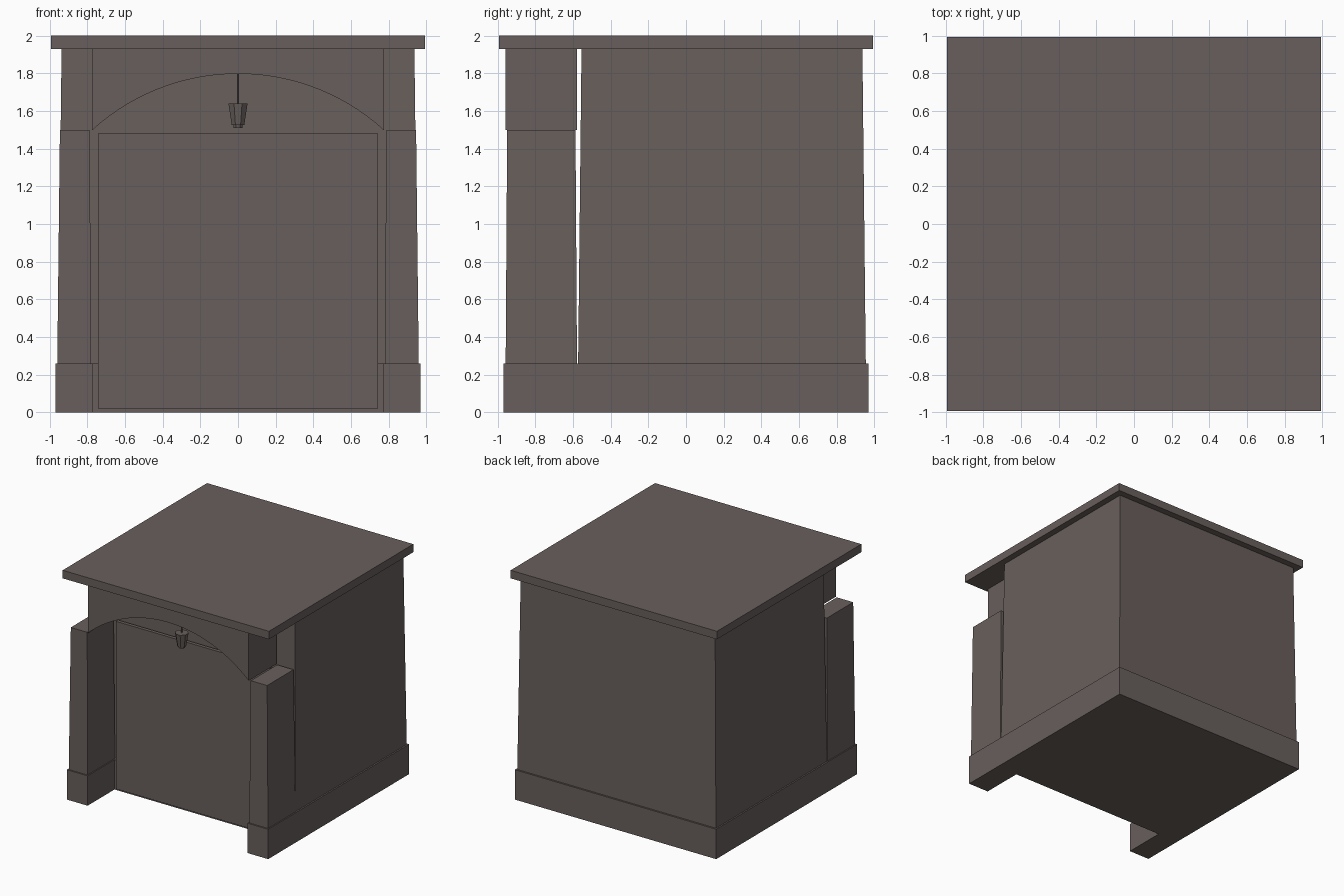
import bpy, bmesh, math

if "Cube" in bpy.data.objects:
    bpy.data.objects.remove(bpy.data.objects["Cube"])

stone = bpy.data.materials.new("warm dark grey")
stone.diffuse_color = (0.138, 0.114, 0.107, 1)
stone.use_nodes = True
stone.node_tree.nodes["Principled BSDF"].inputs["Base Color"].default_value = stone.diffuse_color


def make(name, verts, faces):
    me = bpy.data.meshes.new(name)
    me.from_pydata(verts, [], faces)
    bm = bmesh.new()
    bm.from_mesh(me)
    bmesh.ops.recalc_face_normals(bm, faces=bm.faces)
    bm.to_mesh(me)
    bm.free()
    me.materials.append(stone)
    ob = bpy.data.objects.new(name, me)
    bpy.context.collection.objects.link(ob)
    return ob


def loft(name, rings):
    """Closed solid through rings of equal length."""
    n = len(rings[0])
    verts = [p for r in rings for p in r]
    faces = [list(range(n)), list(range(len(verts) - n, len(verts)))]
    for k in range(len(rings) - 1):
        for i in range(n):
            j = (i + 1) % n
            faces.append([k * n + i, k * n + j, (k + 1) * n + j, (k + 1) * n + i])
    return make(name, verts, faces)


def rect(x0, x1, y0, y1, z):
    return [(x0, y0, z), (x1, y0, z), (x1, y1, z), (x0, y1, z)]


def circle(r, y, z, n=8):
    return [(r * math.cos((i + .5) * math.tau / n),
             y + r * math.sin((i + .5) * math.tau / n), z) for i in range(n)]


# roof slab
loft("roof_slab", [rect(-.994, .994, -.994, .994, z) for z in (1.93, 2.0)])

# tapered main body
loft("body", [rect(-.957, .957, -.573, .955, .26),
              rect(-.937, .937, -.555, .937, 1.93)])

# U-shaped plinth with two front feet
outline = [(-.97, .97), (-.97, -.97), (-.77, -.97), (-.77, -.60),
           (.77, -.60), (.77, -.97), (.97, -.97), (.97, .97)]
loft("plinth", [[(x, y, z) for x, y in outline] for z in (0, .26)])

# front door panel
loft("door_panel", [rect(-.743, .743, -.62, -.59, z) for z in (.02, 1.48)])

# tapered front pillars
for side, s in (("left", -1), ("right", 1)):
    loft(side + "_pillar", [rect(s * .78, s * .96, -.958, -.579, .26),
                            rect(s * .788, s * .946, -.95, -.587, 1.498)])

# arched lintel, built as quad strips between arch and top edge
half, rise, spring, top = .775, .30, 1.498, 1.93
R = (half ** 2 + rise ** 2) / (2 * rise)
N = 32
sections = []
for i in range(N + 1):
    x = -half + 2 * half * i / N
    z = spring + rise - R + math.sqrt(R * R - x * x)
    sections.append([(x, -.96, z), (x, -.578, z), (x, -.578, top), (x, -.96, top)])
loft("arch_lintel", sections)

# hanging lantern
ly = -.775
loft("lantern_rod", [circle(.006, ly, 1.63), circle(.006, ly, 1.81)])
loft("lantern_shade", [circle(.036, ly, 1.525), circle(.055, ly, 1.64)])
loft("lantern_tip", [circle(.025, ly, 1.51), circle(.028, ly, 1.53)])
